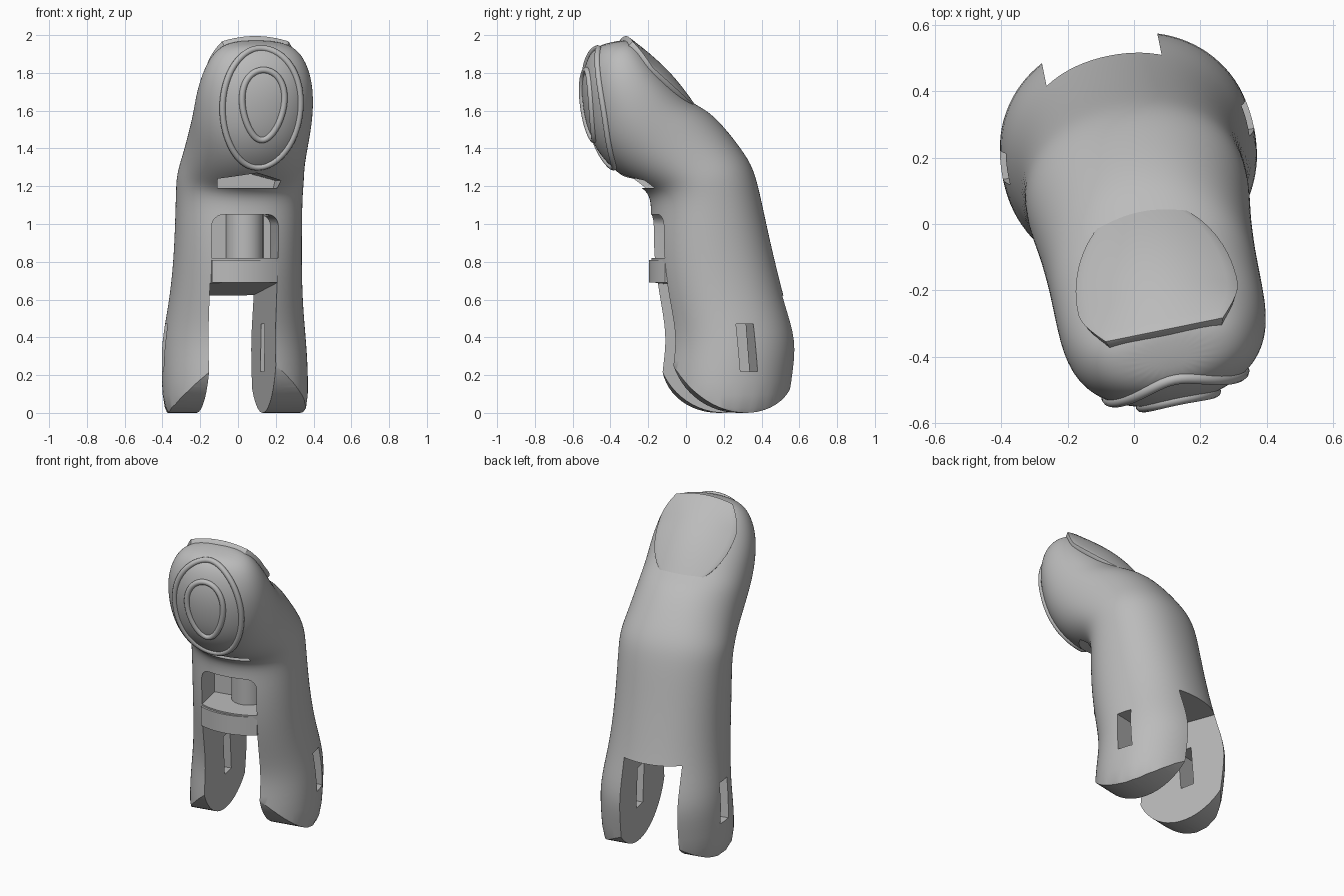
import bpy, bmesh, math
from mathutils import Vector
from mathutils.bvhtree import BVHTree

if "Cube" in bpy.data.objects:
    bpy.data.objects.remove(bpy.data.objects["Cube"])

TURN = math.radians(11.5)   # whole finger is turned about z
SHIFT = 0.026               # sideways offset of the finger axis

grey = bpy.data.materials.new("plain_grey")
grey.use_nodes = True
grey.diffuse_color = (0.5, 0.5, 0.5, 1)
grey.node_tree.nodes["Principled BSDF"].inputs["Base Color"].default_value = (0.5, 0.5, 0.5, 1)


def add_object(name, bm):
    bmesh.ops.recalc_face_normals(bm, faces=bm.faces)
    mesh = bpy.data.meshes.new(name)
    bm.to_mesh(mesh)
    bm.free()
    mesh.materials.append(grey)
    obj = bpy.data.objects.new(name, mesh)
    bpy.context.collection.objects.link(obj)
    obj.rotation_euler.z = TURN
    return obj


def activate(obj):
    bpy.ops.object.select_all(action='DESELECT')
    obj.select_set(True)
    bpy.context.view_layer.objects.active = obj


def smooth(obj, degrees=35):
    activate(obj)
    bpy.ops.object.shade_smooth_by_angle(angle=math.radians(degrees))


def apply_modifier(obj, kind, **settings):
    mod = obj.modifiers.new(kind, kind)
    for key, value in settings.items():
        setattr(mod, key, value)
    activate(obj)
    bpy.ops.object.modifier_apply(modifier=mod.name)


def prism(name, points, lo, hi, axis):
    """Extrude a 2D outline along axis 0, 1 or 2."""
    bm = bmesh.new()

    def place(p, t):
        co = list(p)
        co.insert(axis, t)
        return bm.verts.new(co)
    a = [place(p, lo) for p in points]
    b = [place(p, hi) for p in points]
    bm.faces.new(a)
    bm.faces.new(b[::-1])
    for i in range(len(a)):
        j = (i + 1) % len(a)
        bm.faces.new((a[i], b[i], b[j], a[j]))
    return add_object(name, bm)


def cut(target, cutter, operation='DIFFERENCE'):
    cutter.hide_render = True
    apply_modifier(target, 'BOOLEAN', operation=operation, object=cutter, solver='EXACT')
    bpy.data.objects.remove(cutter)


def rect(a0, b0, a1, b1):
    return [(a0, b0), (a1, b0), (a1, b1), (a0, b1)]


# Finger body: oval sections given as front y,z, back y,z and half width
sections = [
    (-.14, -.15, .51, -.15, .38), (-.145, .18, .56, .20, .388),
    (-.105, .38, .585, .38, .382), (-.15, .58, .52, .58, .352),
    (-.185, .78, .465, .80, .338), (-.19, .98, .418, 1.0, .335),
    (-.18, 1.1, .375, 1.2, .335), (-.2, 1.17, .338, 1.32, .338),
    (-.27, 1.21, .26, 1.43, .325), (-.37, 1.27, .17, 1.54, .317),
    (-.46, 1.36, .09, 1.61, .315), (-.52, 1.47, .0, 1.65, .315),
    (-.55, 1.6, -.09, 1.74, .312), (-.56, 1.72, -.18, 1.84, .292),
    (-.545, 1.83, -.25, 1.93, .25), (-.51, 1.91, -.31, 1.975, .185),
    (-.46, 1.95, -.37, 1.97, .08)]
SIDES = 24
bm = bmesh.new()
rings = []
for fy, fz, by, bz, w in sections:
    front, back = Vector((0, fy, fz)), Vector((0, by, bz))
    centre, half = (front + back) / 2, (front - back) / 2
    ring = []
    for i in range(SIDES):
        a = math.tau * i / SIDES
        c, s = (math.copysign(abs(f(a)) ** 0.92, f(a)) * 1.011 for f in (math.cos, math.sin))
        ring.append(bm.verts.new(centre + half * c + Vector((SHIFT + w * s, 0, 0))))
    rings.append(ring)
for r0, r1 in zip(rings, rings[1:]):
    for i in range(SIDES):
        j = (i + 1) % SIDES
        bm.faces.new((r0[i], r0[j], r1[j], r1[i]))
bm.faces.new(rings[0][::-1])
bm.faces.new(rings[-1])
body = add_object("finger_body", bm)
apply_modifier(body, 'SUBSURF', levels=2)
surface = BVHTree.FromPolygons([v.co for v in body.data.vertices],
                               [p.vertices for p in body.data.polygons])

# Rounded lower ends of the two legs
arc = [(.245 + .37 * math.cos(a), .37 + .37 * math.sin(a))
       for a in (math.pi * (1 + i / 32) for i in range(33))]
cut(body, prism("leg_rounding", arc + [(1, .37), (1, 2.5), (-1, 2.5), (-1, .37)], -1, 1, 0),
    'INTERSECT')

# Fork slot between the legs, with a sloping roof
cut(body, prism("fork_slot", [(-.6, -.3), (1, -.3), (1, .57), (-.15, .69), (-.6, .69)],
                -.175, .183, 0))

# Pin slots through both legs
cut(body, prism("pin_slots", [(.21, .22), (.305, .22), (.285, .47), (.19, .47)], -1, 1, 0))

# Front window with rounded upper corners, the hollow behind it and the fold opening
window = [(-.17, .82), (.186, .82)]
for side, start in ((1, 0), (-1, math.pi / 2)):
    for i in range(7):
        a = start + math.pi / 2 * i / 6
        window.append((.008 + side * .118 + .06 * math.cos(a), .99 + .06 * math.sin(a)))
cut(body, prism("window_cutter", window, -.5, .05, 1))
cut(body, prism("hollow_cutter", rect(-.15, -.07, .16, .049), .9, 1.12, 2))
cut(body, prism("fold_cutter", [(-.15, 1.19), (.17, 1.19), (.18, 1.23), (.03, 1.27), (-.16, 1.24)],
                -.5, -.1, 1))
smooth(body)

# Tendon post inside the window
post = prism("tendon_post", [(.045 + .1 * math.cos(math.tau * i / 32),
                              .05 + .1 * math.sin(math.tau * i / 32)) for i in range(32)],
             .78, 1.15, 2)
smooth(post)

# Raised band across the front below the window
front_arc = [(.008 + .178 * t, -.195 + .045 * t * t) for t in (i / 6 for i in range(-6, 7))]
band = prism("front_band", front_arc + [(.186, .0), (-.17, .0)], .69, .81, 2)
smooth(band)


# Fingertip pad ridges, laid on the skin
def pad_ridge(name, cz, rx, rz, taper, thickness):
    points = []
    for i in range(72):
        a = math.tau * i / 72
        x = SHIFT + rx * math.cos(a) * (1 + taper * math.sin(a))
        hit = surface.ray_cast(Vector((x, -2, cz + rz * math.sin(a))), Vector((0, 1, 0)))[0]
        if hit:
            points.append(hit)
    curve = bpy.data.curves.new(name, 'CURVE')
    curve.dimensions = '3D'
    curve.bevel_depth = thickness
    curve.bevel_resolution = 3
    spline = curve.splines.new('POLY')
    spline.points.add(len(points) - 1)
    for p, co in zip(spline.points, points):
        p.co = (*co, 1)
    spline.use_cyclic_u = True
    curve.materials.append(grey)
    obj = bpy.data.objects.new(name, curve)
    bpy.context.collection.objects.link(obj)
    obj.rotation_euler.z = TURN
    activate(obj)
    bpy.ops.object.convert(target='MESH')
    smooth(obj, 60)


pad_ridge("outer_pad_ridge", 1.615, .21, .315, .04, .017)
pad_ridge("inner_pad_ridge", 1.63, .112, .185, .2, .017)

# Fingernail: arched plate, straight at the tip and round at the root
LENGTH, ROWS, COLS = .56, 24, 16
tip = Vector((SHIFT, -.33, 1.995))
along, out = Vector((0, .7, -.714)), Vector((0, .714, .7))
bm = bmesh.new()
grid = []
for i in range(ROWS + 1):
    u = math.sin(math.pi / 2 * i / ROWS)
    if u > .35:
        w = .245 * math.sqrt(max(1 - ((u - .35) / .65) ** 2, .005))
    else:
        w = .245 - .065 * ((.35 - u) / .35) ** 2
    row = []
    for j in range(COLS + 1):
        x = w * (2 * j / COLS - 1)
        drop = 1.25 * x * x
        h = .03 * math.sin(math.pi * u) - drop
        # keep the free edge straight when seen from above
        level = Vector((x, .714 * drop * max(0, 1 - 3 * u), 0))
        row.append(bm.verts.new(tip + along * LENGTH * u + out * h + level))
    grid.append(row)
for r0, r1 in zip(grid, grid[1:]):
    for j in range(COLS):
        bm.faces.new((r0[j], r0[j + 1], r1[j + 1], r1[j]))
nail = add_object("fingernail", bm)
if nail.data.polygons[0].normal.dot(out) < 0:
    nail.data.flip_normals()
apply_modifier(nail, 'SOLIDIFY', thickness=.035, offset=-1)
apply_modifier(nail, 'BEVEL', width=.01, segments=2, limit_method='ANGLE')
smooth(nail, 50)
